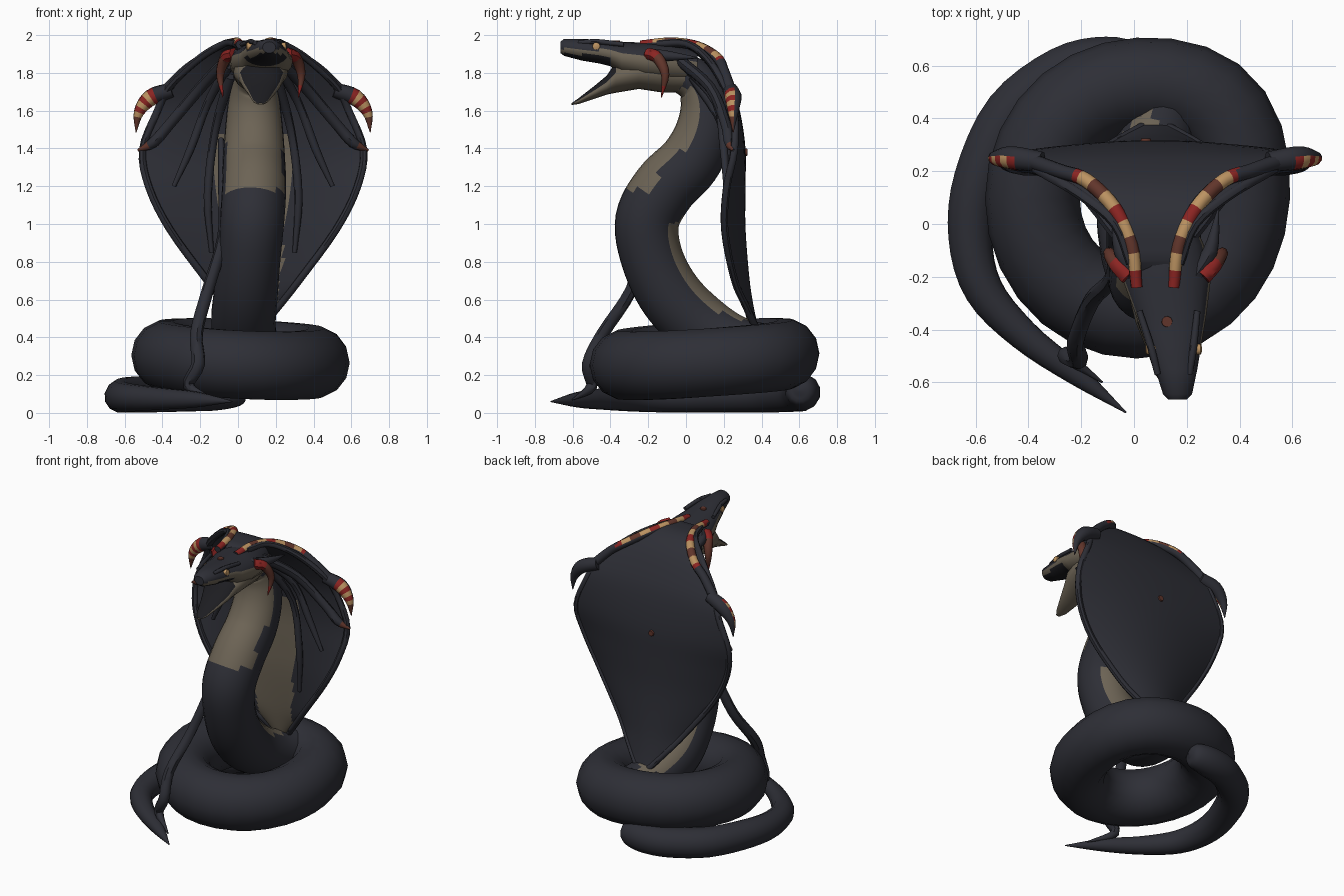
import bpy, bmesh, math
from mathutils import Vector

cube = bpy.data.objects.get("Cube")
if cube:
    bpy.data.objects.remove(cube, do_unlink=True)


def material(name, rgb):
    m = bpy.data.materials.new(name)
    m.use_nodes = True
    m.diffuse_color = (*rgb, 1)
    m.node_tree.nodes["Principled BSDF"].inputs["Base Color"].default_value = (*rgb, 1)
    return m


MATS = [material("slate scales", (.027, .028, .037)), material("belly", (.15, .125, .09)),
        material("red band", (.26, .018, .016)), material("tan band", (.50, .29, .12)),
        material("brown band", (.12, .036, .024)), material("mouth dark", (.012, .012, .015))]
SLATE, BELLY, RED, TAN, BROWN, DARK = range(6)
MID = .08   # x of the hood's mirror plane


def loft(name, rings, rule=SLATE, closed=False):
    """Skin a list of equal point rings; rule is a colour or f(centre, normal, ring)."""
    bm = bmesh.new()
    layer = bm.faces.layers.int.new("ring")
    vs = [[bm.verts.new(p) for p in r] for r in rings]
    n, k = len(vs), len(vs[0])
    for i in range(n if closed else n - 1):
        a, b = vs[i], vs[(i + 1) % n]
        for j in range(k):
            f = bm.faces.new((a[j], a[(j + 1) % k], b[(j + 1) % k], b[j]))
            f[layer] = i
    if not closed:
        bm.faces.new(vs[0])
        bm.faces.new(vs[-1])[layer] = n - 2
    bmesh.ops.recalc_face_normals(bm, faces=bm.faces)
    for f in bm.faces:
        f.material_index = rule(f.calc_center_median(), f.normal, f[layer]) if callable(rule) else rule
    bm.faces.layers.int.remove(layer)
    me = bpy.data.meshes.new(name)
    bm.to_mesh(me)
    bm.free()
    for m in MATS:
        me.materials.append(m)
    me.shade_smooth()
    me.set_sharp_from_angle(angle=math.radians(45))
    ob = bpy.data.objects.new(name, me)
    bpy.context.collection.objects.link(ob)
    return ob


def spline(pts, steps):
    """Catmull-Rom through four-part points."""
    pts = [Vector(p) for p in pts]
    ext = [pts[0] * 2 - pts[1]] + pts + [pts[-1] * 2 - pts[-2]]
    out = []
    for a, b, c, d in zip(ext, ext[1:], ext[2:], ext[3:]):
        for s in range(steps):
            t = s / steps
            out.append((b * 2 + (c - a) * t + (a * 2 - b * 5 + c * 4 - d) * t * t
                        + (b * 3 - a - c * 3 + d) * t ** 3) / 2)
    return out + [pts[-1]]


def tube(name, pts, rule=SLATE, steps=4, sides=10):
    """Round tube through (x, y, z, radius) points."""
    path = spline(pts, steps)
    pos = [p.to_3d() for p in path]
    rings, tan, side = [], None, None
    for i, p in enumerate(pos):
        new = (pos[min(i + 1, len(pos) - 1)] - pos[max(i - 1, 0)]).normalized()
        side = new.orthogonal().normalized() if tan is None else tan.rotation_difference(new) @ side
        tan = new
        up = tan.cross(side)
        r = max(path[i].w, .002)
        rings.append([p + (side * math.cos(a) + up * math.sin(a)) * r
                      for a in (math.tau * j / sides for j in range(sides))])
    return loft(name, rings, rule)


def pair(name, pts, rule=SLATE, **kw):
    """Mirrored tubes; x is measured outward from the mirror plane."""
    for label, s in (("left_", 1), ("right_", -1)):
        tube(label + name, [(MID + s * x, y, z, r) for x, y, z, r in pts], rule, **kw)


# Resting coil, slightly tilted, fuller toward the back left
coil = []
for i in range(28):
    a = math.tau * i / 28
    c, s = math.cos(a), math.sin(a)
    bulge = .05 * max(0, math.cos(a - math.pi / 4)) ** 6
    ring = []
    for j in range(14):
        b = math.tau * j / 14
        e = .18 * math.cos(b) + bulge
        ring.append((.01 + (.395 + e) * c, .095 + (.425 + e) * s,
                     .285 - .02 * c + .03 * s + .185 * math.sin(b)))
    coil.append(ring)
loft("body_coil", coil, closed=True)


# Raised S-shaped neck, belly toward the throat and behind the lower bend
def neck_rule(c, n, i):
    if c.z > 1.18 and n.y < -.3:
        return BELLY
    return BELLY if c.z < 1.1 and n.y + .4 * n.z > .62 else SLATE


tube("neck", [(.12, .47, .32, .14), (.07, .27, .36, .15), (.03, .08, .46, .17), (.04, -.08, .62, .17),
              (.06, -.18, .82, .165), (.075, -.205, 1.02, .17), (.085, -.115, 1.19, .17),
              (.085, .02, 1.33, .165), (.085, .095, 1.48, .155), (.085, .11, 1.63, .14),
              (.09, .06, 1.75, .12), (.11, -.05, 1.81, .1)], neck_rule, steps=6, sides=24)

# Lower tail with a blunt start, sweeping round to a pointed tip
tube("tail", [(.05, .60, .12, .01), (.02, .605, .12, .075), (-.1, .615, .11, .098), (-.27, .575, .105, .1),
              (-.47, .42, .1, .1), (-.59, .17, .095, .095), (-.62, -.05, .085, .085),
              (-.57, -.25, .08, .075), (-.42, -.42, .075, .06), (-.22, -.57, .07, .042),
              (-.03, -.715, .06, .003)], sides=12)

# Loose strand hanging beside the neck
tube("hanging_strand", [(-.09, .12, 1.45, .015), (-.08, -.06, 1.18, .025), (-.08, -.2, .93, .03),
                        (-.16, -.29, .65, .032), (-.22, -.44, .42, .034), (-.21, -.515, .26, .036),
                        (-.26, -.5, .14, .03), (-.12, -.6, .07, .004)], sides=8)

# Hood: rows of height, half width, back depth, forward sweep of the edge
HOOD = spline([(1.965, .09, -.14, 0), (1.965, .15, .02, .01), (1.89, .28, .14, .02), (1.74, .44, .235, .02),
               (1.6, .51, .285, .02), (1.4, .585, .315, .05), (1.2, .55, .315, .09), (.98, .44, .315, .1),
               (.72, .25, .335, .07), (.58, .14, .355, .03), (.46, .04, .38, 0)], 4)
US = [k / 14 for k in range(-14, 15)]
rows = []
for z, w, y, fwd in HOOD:
    back = [Vector((MID + u * w, y - fwd * u * u, z)) for u in US]
    front = [p + Vector((0, -.045, -.03)) * (1 - .75 * u * u) for p, u in zip(back, US)]
    rows.append(back + front[::-1])


def hood_rule(c, n, i):
    return BELLY if n.y < -.3 and c.z < 1.46 and abs(c.x - MID) < .15 + .09 * (c.z - .8) else SLATE


loft("hood", rows, hood_rule)

# Hood rim and the ribs inside it
pair("hood_rim", [(w, y - fwd - .01, z - .01, .02) for z, w, y, fwd in HOOD], steps=1, sides=8)


def rib_rule(c, n, i):
    return BROWN if abs(c.x - MID) > .56 and n.y < 0 else SLATE


pair("upper_rib", [(.13, -.05, 1.88, .03), (.28, .13, 1.72, .03), (.44, .21, 1.53, .028),
                   (.53, .23, 1.43, .028), (.61, .25, 1.39, .006)], rib_rule, sides=8)
pair("middle_rib", [(.13, 0, 1.84, .03), (.24, .16, 1.64, .022), (.33, .2, 1.4, .022),
                    (.42, .21, 1.2, .012)], sides=8)
pair("lower_rib", [(.12, .04, 1.78, .03), (.2, .2, 1.5, .022), (.24, .22, 1.15, .022),
                   (.22, .25, .85, .012)], sides=8)


# Crests banded on top, and hooked horns banded in front
def crest_rule(c, n, i):
    if abs(c.x - MID) > .31 or n.z < .15:
        return SLATE
    return (RED, TAN, BROWN, TAN)[i // 2 % 4]


def horn_rule(c, n, i):
    if n.y > .1 or i < 3:
        return SLATE
    return (RED, TAN, RED, TAN, RED, TAN, BROWN)[min(i - 3, 6)]


pair("crest", [(.07, -.24, 1.95, .022), (.09, -.08, 1.962, .026), (.155, .06, 1.94, .028),
               (.26, .165, 1.88, .028), (.36, .2, 1.81, .028), (.46, .235, 1.71, .03)], crest_rule, steps=5)
pair("horn", [(.43, .235, 1.71, .04), (.54, .25, 1.67, .045), (.605, .25, 1.59, .028),
              (.62, .25, 1.485, .002)], horn_rule)


# Head: upper skull and hinged lower jaw, sections of y, x, bottom, top, half width
def head_rings(sections):
    angles = [math.tau * j / 20 for j in range(20)]
    return [[(xc + w * math.cos(a), y, (lo + hi) / 2 + (hi - lo) / 2 * math.sin(a)) for a in angles]
            for y, xc, lo, hi, w in sections]


def skull_rule(c, n, i):
    if n.z < -.6 and c.y < -.4:
        return DARK
    return BELLY if c.z < 1.925 and n.z < .45 else SLATE


def jaw_rule(c, n, i):
    return DARK if c.y < -.36 and n.z > .45 else BELLY


loft("skull", head_rings([(-.665, .165, 1.905, 1.965, .035), (-.645, .165, 1.89, 1.98, .055),
                          (-.55, .16, 1.865, 1.98, .08), (-.46, .15, 1.85, 1.975, .105),
                          (-.4, .145, 1.835, 1.968, .12), (-.34, .14, 1.79, 1.965, .135),
                          (-.22, .125, 1.76, 1.96, .165), (-.08, .11, 1.74, 1.955, .155),
                          (.06, .095, 1.74, 1.92, .11)]), skull_rule)
loft("lower_jaw", head_rings([(-.605, .12, 1.63, 1.64, .015), (-.57, .12, 1.635, 1.665, .04),
                              (-.48, .125, 1.665, 1.735, .075), (-.42, .125, 1.685, 1.785, .1),
                              (-.37, .125, 1.695, 1.86, .12), (-.25, .12, 1.715, 1.89, .145),
                              (-.12, .11, 1.695, 1.9, .135), (.02, .1, 1.7, 1.86, .1)]), jaw_rule)


def spike_rule(c, n, i):
    return RED if i < 4 or i > 9 else BROWN


for s in (-1, 1):
    side = "left" if s > 0 else "right"
    # Cheek spikes, swept prongs, brows and eyes
    x = .12 + s * .14
    tube(side + "_cheek_spike", [(x, -.2, 1.9, .034), (x + s * .045, -.15, 1.88, .032),
                                 (x + s * .075, -.11, 1.79, .022), (x + s * .06, -.13, 1.67, .002)],
         spike_rule, sides=8)
    tube(side + "_prong", [(x - s * .03, -.2, 1.9, .03), (x + s * .03, -.1, 1.89, .028),
                           (x + s * .06, .06, 1.88, .003)], sides=8)
    tube(side + "_brow", [(.15 + s * .06, -.57, 1.96, .012), (.145 + s * .08, -.47, 1.965, .014),
                          (.13 + s * .11, -.33, 1.95, .012)], sides=8)
    tube(side + "_eye", [(.15 + s * .07, -.475, 1.94, .022), (.15 + s * .103, -.475, 1.942, .02),
                         (.15 + s * .107, -.475, 1.942, .01)], TAN, steps=1)

# Small markings on the brow and the back of the hood
tube("brow_mark", [(.125, -.37, 1.955, .022), (.125, -.37, 1.971, .02)], BROWN, steps=1)
tube("hood_mark", [(.045, .3, 1.38, .025), (.045, .325, 1.38, .018)], BROWN, steps=1)
